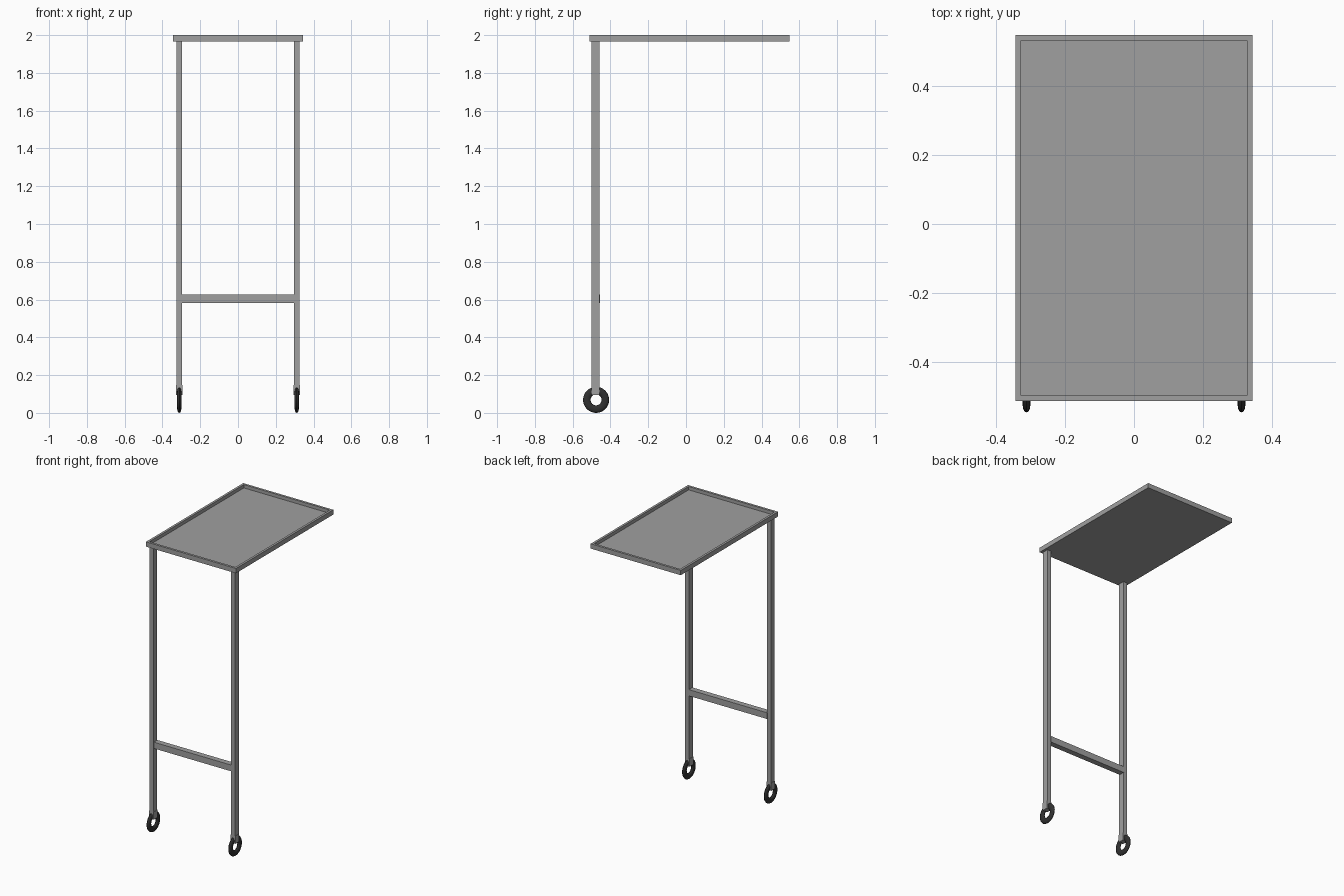
import bpy, math

if "Cube" in bpy.data.objects:
    bpy.data.objects.remove(bpy.data.objects["Cube"])

LEG_X, LEG_Y = 0.311, -0.478        # leg centre line
TRAY_X, Y0, Y1 = 0.343, -0.512, 0.547  # tray outline
Z0, Z1, RIM = 1.967, 2.0, 0.016     # tray heights and rim width


def material(name, value):
    mat = bpy.data.materials.new(name)
    mat.diffuse_color = (value, value, value, 1)
    mat.use_nodes = True
    mat.node_tree.nodes["Principled BSDF"].inputs["Base Color"].default_value = mat.diffuse_color
    return mat


metal = material("grey_metal", 0.35)
rubber = material("dark_rubber", 0.03)


def box(name, x, y, z):
    """Metal box from (min, max) ranges."""
    bpy.ops.mesh.primitive_cube_add(
        size=1, location=[(a + b) / 2 for a, b in (x, y, z)])
    ob = bpy.context.object
    ob.name = name
    ob.scale = [b - a for a, b in (x, y, z)]
    bpy.ops.object.transform_apply(location=False, rotation=False, scale=True)
    ob.data.materials.append(metal)


# Tray floor and raised rim
box("tray_floor", (-TRAY_X + RIM, TRAY_X - RIM), (Y0 + RIM, Y1 - RIM), (Z0, Z0 + 0.01))
box("rim_front", (-TRAY_X, TRAY_X), (Y0, Y0 + RIM), (Z0, Z1))
box("rim_back", (-TRAY_X, TRAY_X), (Y1 - RIM, Y1), (Z0, Z1))

for side, s in (("left", -1), ("right", 1)):
    cx = s * LEG_X
    rx = s * (TRAY_X - RIM / 2)
    box("rim_" + side, (rx - RIM / 2, rx + RIM / 2), (Y0 + RIM, Y1 - RIM), (Z0, Z1))

    # Leg and wheel bracket
    box("leg_" + side, (cx - 0.015, cx + 0.015), (LEG_Y - 0.021, LEG_Y + 0.021), (0.095, Z0))
    box("wheel_bracket_" + side, (cx - 0.018, cx + 0.018),
        (LEG_Y - 0.021, LEG_Y + 0.021), (0.095, 0.148))

    # Flattened ring wheel
    bpy.ops.mesh.primitive_torus_add(
        major_radius=0.049, minor_radius=0.02, major_segments=32, minor_segments=12,
        location=(cx, LEG_Y + 0.002, 0.069))
    wheel = bpy.context.object
    wheel.name = "wheel_" + side
    wheel.scale = (1, 1, 0.55)
    wheel.rotation_euler = (0, math.pi / 2, 0)
    wheel.data.materials.append(rubber)
    bpy.ops.object.transform_apply(location=False, rotation=True, scale=True)
    bpy.ops.object.shade_smooth_by_angle(angle=math.radians(40))

# Cross bar between the legs
box("cross_bar", (-LEG_X + 0.01, LEG_X - 0.01), (LEG_Y - 0.015, LEG_Y + 0.024), (0.583, 0.626))
